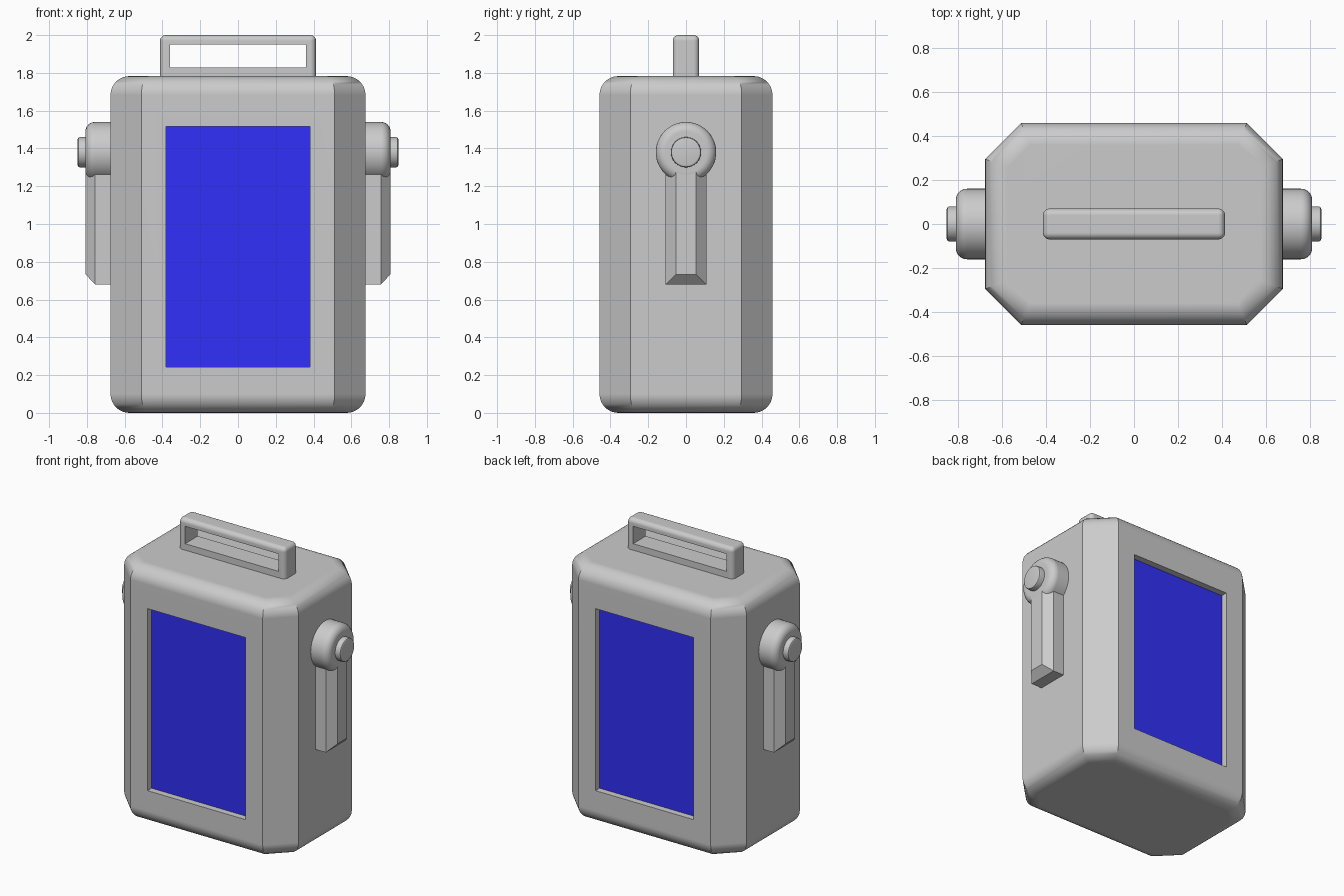
import bpy, bmesh
from math import radians, sin, cos, pi
from mathutils import Vector

if "Cube" in bpy.data.objects:
    bpy.data.objects.remove(bpy.data.objects["Cube"])


def finish(bm, name, smooth=True):
    bmesh.ops.recalc_face_normals(bm, faces=bm.faces)
    me = bpy.data.meshes.new(name)
    bm.to_mesh(me)
    bm.free()
    ob = bpy.data.objects.new(name, me)
    bpy.context.collection.objects.link(ob)
    if smooth:
        bpy.ops.object.select_all(action='DESELECT')
        ob.select_set(True)
        bpy.context.view_layer.objects.active = ob
        bpy.ops.object.shade_smooth_by_angle(angle=radians(30))
        ob.modifiers.new("weighted", 'WEIGHTED_NORMAL').keep_sharp = True
    return ob


def prism(outline, z0, z1):
    bm = bmesh.new()
    base = bm.faces.new([bm.verts.new((x, y, z0)) for x, y in outline])
    ext = bmesh.ops.extrude_face_region(bm, geom=[base], use_keep_orig=True)["geom"]
    bmesh.ops.translate(bm, vec=(0, 0, z1 - z0),
                        verts=[g for g in ext if isinstance(g, bmesh.types.BMVert)])
    bmesh.ops.recalc_face_normals(bm, faces=bm.faces)
    return bm


def window(bm, side, half_x, z0, z1):
    """Inset the big flat face on one y side to a given rectangle."""
    bm.normal_update()
    face = max((f for f in bm.faces if f.normal.y * side > 0.99), key=lambda f: f.calc_area())
    bmesh.ops.inset_individual(bm, faces=[face], thickness=0.01)
    mid = face.calc_center_median().z
    for v in face.verts:
        v.co.x = half_x if v.co.x > 0 else -half_x
        v.co.z = z1 if v.co.z > mid else z0
    return face


def bevel(bm, edges, offset, segments):
    bmesh.ops.bevel(bm, geom=edges, offset=offset, offset_type='OFFSET', segments=segments,
                    profile=0.5, affect='EDGES', clamp_overlap=True)


# Body: octagonal case, rounded at top and bottom, recessed on both faces
X, Y, C, TOP = 0.675, 0.458, 0.163, 1.783
octagon = [(X, -Y + C), (X, Y - C), (X - C, Y), (-X + C, Y),
           (-X, Y - C), (-X, -Y + C), (-X + C, -Y), (X - C, -Y)]
bm = prism(octagon, 0, TOP)
bevel(bm, [e for e in bm.edges if abs(e.verts[0].co.z - e.verts[1].co.z) < 1e-4], 0.1, 8)
DEPTH, SX, SZ0, SZ1 = 0.045, 0.38, 0.243, 1.517
for s in (-1, 1):
    face = window(bm, s, SX, SZ0, SZ1)
    floor = bmesh.ops.extrude_discrete_faces(bm, faces=[face])["faces"][0]
    bmesh.ops.translate(bm, vec=(0, -s * DEPTH, 0), verts=floor.verts)
    bmesh.ops.delete(bm, geom=[floor], context='FACES_ONLY')
finish(bm, "body")

# Blue screens filling the recess floors
blue = bpy.data.materials.new("screen_blue")
blue.diffuse_color = (0.03, 0.03, 0.95, 1)
blue.use_nodes = True
blue.node_tree.nodes["Principled BSDF"].inputs["Base Color"].default_value = blue.diffuse_color
for s, tag in ((-1, "front"), (1, "back")):
    me = bpy.data.meshes.new(tag + "_screen")
    y = s * (Y - DEPTH)
    me.from_pydata([(s * SX, y, SZ0), (-s * SX, y, SZ0), (-s * SX, y, SZ1), (s * SX, y, SZ1)],
                   [], [(0, 1, 2, 3)])
    me.materials.append(blue)
    bpy.context.collection.objects.link(bpy.data.objects.new(tag + "_screen", me))

# Carry handle: rounded bar with a rectangular opening
HX, HY = 0.413, 0.07
bm = prism([(-HX, -HY), (HX, -HY), (HX, HY), (-HX, HY)], 1.76, 2.0)
bevel(bm, [e for e in bm.edges if max(v.co.z for v in e.verts) > 1.9], 0.03, 5)
holes = [window(bm, s, 0.361, 1.828, 1.95) for s in (-1, 1)]
rims = [e for f in holes for e in f.edges]
bmesh.ops.delete(bm, geom=holes, context='FACES_ONLY')
bmesh.ops.bridge_loops(bm, edges=rims)
finish(bm, "carry_handle")

# Side arms: pivot drum with cap, and a chamfered lever hanging from it
PIVOT_Z, OUT, R, B = 1.38, 0.808, 0.16, 0.05
drum = [(R, 0.62)] + [(R - B + B * cos(a * pi / 12), OUT - B + B * sin(a * pi / 12))
                      for a in range(7)] + [(0, OUT)]
cap = [(0.08, 0.79), (0.08, 0.838), (0.077, 0.845), (0.068, 0.85), (0, 0.85)]


def lathe(profile, s, name):
    bm = bmesh.new()
    vs = [bm.verts.new((s * x, 0, PIVOT_Z + r)) for r, x in profile]
    es = [bm.edges.new(p) for p in zip(vs, vs[1:])]
    bmesh.ops.spin(bm, geom=vs + es, cent=(0, 0, PIVOT_Z), axis=(1, 0, 0),
                   angle=2 * pi, steps=48, use_duplicate=False)
    bmesh.ops.remove_doubles(bm, verts=bm.verts, dist=1e-4)
    finish(bm, name)


for s, tag in ((1, "right"), (-1, "left")):
    lathe(drum, s, tag + "_pivot_drum")
    lathe(cap, s, tag + "_pivot_cap")
    bm = bmesh.new()
    for x, hy, z0 in ((0.62, 0.108, 0.68), (OUT - 0.052, 0.108, 0.68), (OUT - 0.001, 0.054, 0.733)):
        for y in (-hy, hy):
            for z in (z0, 1.33):
                bm.verts.new((s * x, y, z))
    bmesh.ops.convex_hull(bm, input=bm.verts)
    bmesh.ops.dissolve_limit(bm, angle_limit=0.01, verts=bm.verts, edges=bm.edges)
    finish(bm, tag + "_lever", smooth=False)
